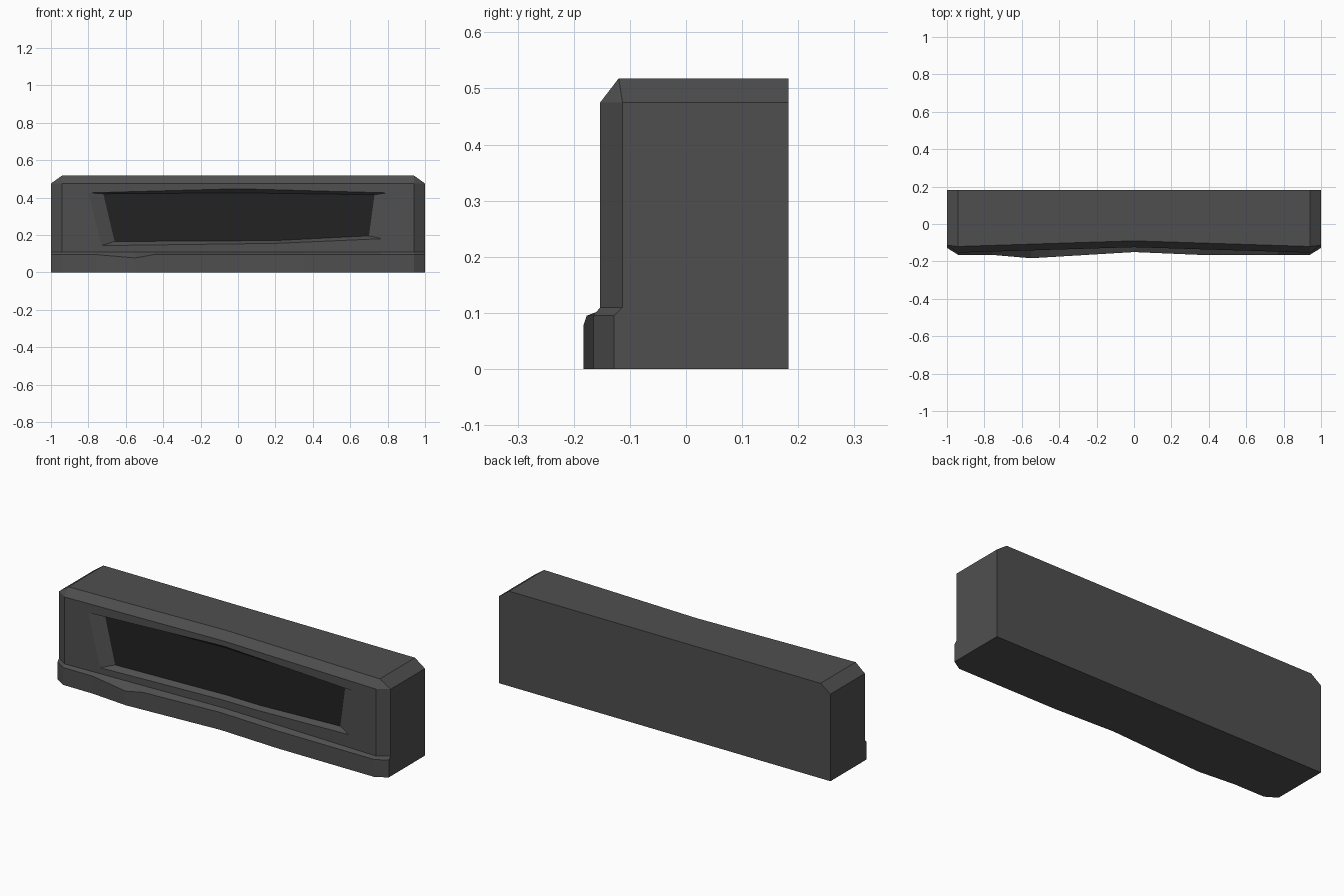
import bpy, bmesh

if "Cube" in bpy.data.objects:
    bpy.data.objects.remove(bpy.data.objects["Cube"])


def material(name, value):
    m = bpy.data.materials.new(name)
    m.diffuse_color = (value, value, value, 1)
    m.use_nodes = True
    m.node_tree.nodes["Principled BSDF"].inputs["Base Color"].default_value = m.diffuse_color
    return m


def interp(pts, x):
    # piecewise linear lookup along x
    if x <= pts[0][0]:
        return pts[0][1]
    for (x0, v0), (x1, v1) in zip(pts, pts[1:]):
        if x <= x1:
            return v0 + (v1 - v0) * (x - x0) / (x1 - x0)
    return pts[-1][1]


def make_object(name, bm, mat):
    bmesh.ops.remove_doubles(bm, verts=bm.verts[:], dist=0.0005)
    me = bpy.data.meshes.new(name)
    bm.to_mesh(me)
    bm.free()
    me.materials.append(mat)
    ob = bpy.data.objects.new(name, me)
    bpy.context.collection.objects.link(ob)
    return ob


BACK = 0.183
# wavy front outlines seen from above
FRONT = [(-1, -0.113), (-0.94, -0.153), (0, -0.124), (0.94, -0.153), (1, -0.113)]
BASE = [(-1, -0.128), (-0.94, -0.165), (-0.76, -0.165), (-0.55, -0.183),
        (0, -0.15), (0.35, -0.165), (0.94, -0.165), (1, -0.128)]
CREST = [(-1, -0.113), (-0.94, -0.12), (0, -0.09), (0.94, -0.12), (1, -0.113)]
BASE_TOP = [(-0.76, 0.095), (-0.55, 0.077), (-0.45, 0.095)]
# recess outlines: outer rim and inner panel
OUT_LO = [(-0.73, 0.143), (0.2, 0.155), (0.77, 0.18)]
OUT_HI = [(-0.8, 0.425), (0, 0.447), (0.8, 0.425)]
IN_LO = [(-0.66, 0.165), (0.2, 0.17), (0.70, 0.195)]
IN_HI = [(-0.72, 0.42), (0, 0.425), (0.73, 0.415)]

COLS = [-1, -0.94, -0.76, -0.55, -0.45, 0, 0.2, 0.35, 0.77, 0.94, 1]
L, R = COLS.index(-0.76), COLS.index(0.77)


def rim(line, i, inset):
    # point on a recess outline for column i
    x = line[0][0] if i == L else line[-1][0] if i == R else COLS[i]
    return (x, interp(FRONT, x) + inset, interp(line, x))


# Block body: one profile per column, lofted along x
bm = bmesh.new()
rows = []
for i, x in enumerate(COLS):
    end = abs(x) == 1
    f = interp(FRONT, x)
    top = 0.475 if end else 0.518
    inside = L <= i <= R
    pts = [(x, BACK, 0),
           (x, interp(BASE, x), 0),
           (x, interp(BASE, x), interp(BASE_TOP, x)),
           (x, f, 0.11),
           rim(OUT_LO, i, 0) if inside else (x, f, 0.16),
           rim(OUT_HI, i, 0) if inside else (x, f, 0.425),
           (x, f, 0.475),
           (x, interp(CREST, x), top),
           (x, BACK, top)]
    rows.append([bm.verts.new(p) for p in pts])

n = len(rows[0])
for i in range(len(COLS) - 1):
    for j in range(n):
        if j == 4 and L <= i < R:
            continue  # recess opening
        k = (j + 1) % n
        quad = [rows[i][j], rows[i + 1][j], rows[i + 1][k], rows[i][k]]
        bm.faces.new(quad)
bm.faces.new(rows[0])
bm.faces.new(rows[-1][::-1])

# Sloped walls of the recess
DEPTH = 0.028
lo = [bm.verts.new(rim(IN_LO, i, DEPTH)) for i in range(L, R + 1)]
hi = [bm.verts.new(rim(IN_HI, i, DEPTH)) for i in range(L, R + 1)]
for a in range(R - L):
    c, d = rows[L + a], rows[L + a + 1]
    bm.faces.new([c[4], d[4], lo[a + 1], lo[a]])
    bm.faces.new([hi[a], hi[a + 1], d[5], c[5]])
bm.faces.new([rows[L][4], lo[0], hi[0], rows[L][5]])
bm.faces.new([rows[R][4], rows[R][5], hi[-1], lo[-1]])
make_object("stone_block", bm, material("dark grey", 0.078))

# Dark panel closing the recess
bm = bmesh.new()
lo = [bm.verts.new(rim(IN_LO, i, DEPTH)) for i in range(L, R + 1)]
hi = [bm.verts.new(rim(IN_HI, i, DEPTH)) for i in range(L, R + 1)]
for a in range(R - L):
    bm.faces.new([lo[a], lo[a + 1], hi[a + 1], hi[a]])
make_object("recessed_panel", bm, material("near black", 0.016))
